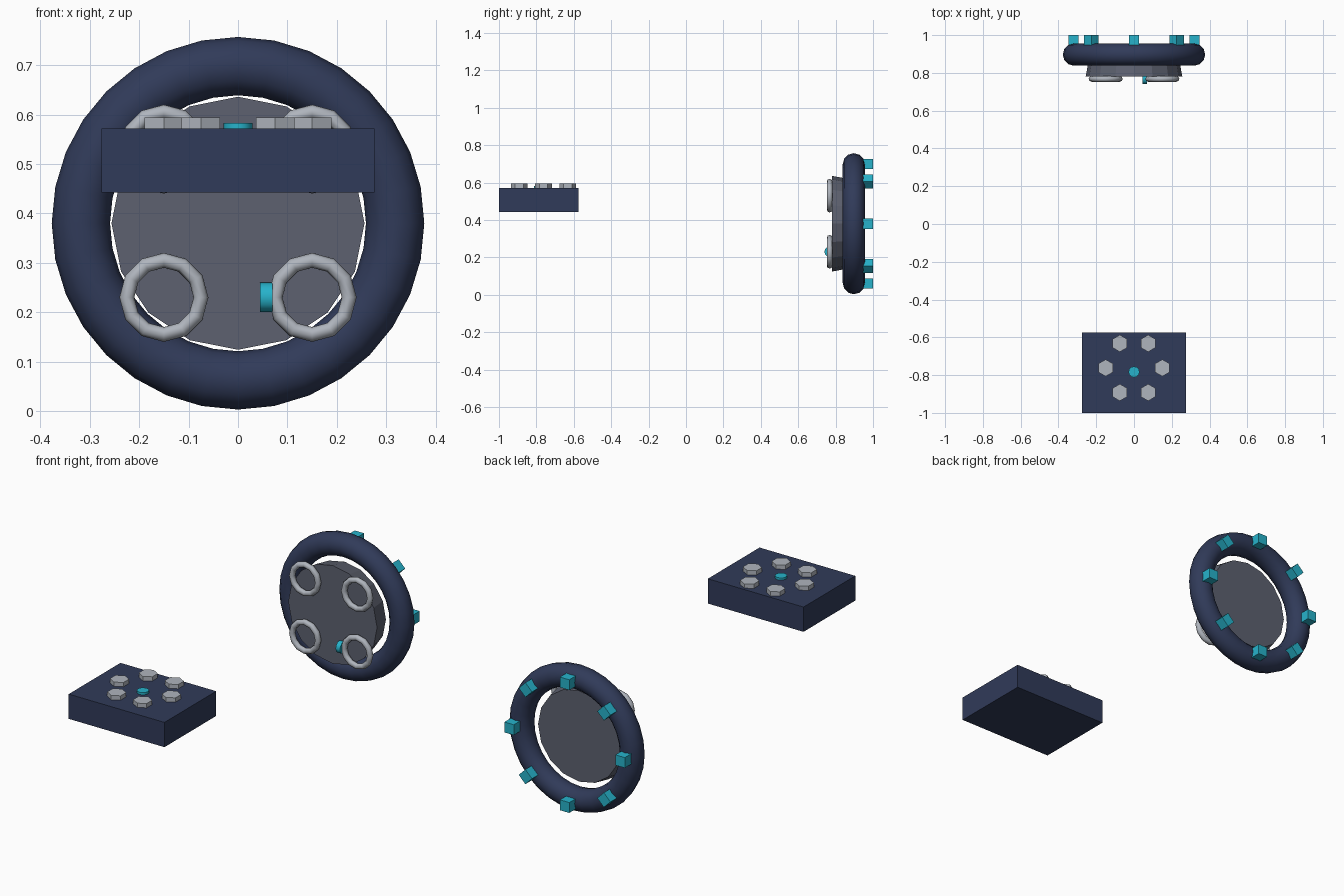
import bpy
from math import pi, radians, sin, cos

if "Cube" in bpy.data.objects:
    bpy.data.objects.remove(bpy.data.objects["Cube"])


def material(name, rgb):
    m = bpy.data.materials.new(name)
    m.diffuse_color = (*rgb, 1)
    m.use_nodes = True
    m.node_tree.nodes["Principled BSDF"].inputs["Base Color"].default_value = m.diffuse_color
    return m


NAVY = material("navy", (0.03, 0.043, 0.1))
CYAN = material("cyan", (0.02, 0.45, 0.6))
SLATE = material("slate", (0.11, 0.12, 0.16))
LIGHT = material("light_grey", (0.43, 0.46, 0.51))
FACING = (pi / 2, 0, 0)  # turns a part's axis to the front


def finish(name, mat, smooth=None):
    ob = bpy.context.object
    ob.name = name
    ob.data.materials.append(mat)
    if smooth:
        bpy.ops.object.shade_smooth_by_angle(angle=radians(smooth))
    return ob


def box(name, loc, size, mat, rot=(0, 0, 0)):
    bpy.ops.mesh.primitive_cube_add(size=1, location=loc, rotation=rot)
    ob = finish(name, mat)
    ob.scale = size
    return ob


def disc(name, loc, r1, r2, depth, sides, mat, rot=(0, 0, 0), smooth=None):
    bpy.ops.mesh.primitive_cone_add(vertices=sides, radius1=r1, radius2=r2,
                                    depth=depth, location=loc, rotation=rot)
    return finish(name, mat, smooth)


def ring(name, loc, major, minor, seg, minor_seg, mat):
    bpy.ops.mesh.primitive_torus_add(major_radius=major, minor_radius=minor,
                                     major_segments=seg, minor_segments=minor_seg,
                                     location=loc, rotation=FACING)
    return finish(name, mat, 60)


# Large upright ring with its tapered centre plate
ring("outer_ring", (0, 0.897, 0.38), 0.318, 0.059, 32, 12, NAVY)
disc("centre_plate", (0, 0.83, 0.38), 0.237, 0.256, 0.1, 16, SLATE, FACING)

# Four small rings on the front of the plate
for sx in (-1, 1):
    for sz in (-1, 1):
        ring("small_ring", (sx * 0.15, 0.768, 0.38 + sz * 0.15),
             0.075, 0.015, 12, 8, LIGHT)

# Knob beside the lower right small ring
disc("side_knob", (0.057, 0.77, 0.23), 0.03, 0.03, 0.025, 12, CYAN,
     (0, pi / 2, 0), 40)

# Eight blocks around the back of the large ring
for i in range(8):
    a = i * pi / 4
    box("back_block", (0.32 * cos(a), 0.973, 0.38 + 0.32 * sin(a)),
        (0.054, 0.054, 0.054), CYAN, (0, -a, 0))

# Separate floating base block
box("base_block", (0, -0.787, 0.507), (0.552, 0.426, 0.129), NAVY)

# Six hexagonal buttons in a circle, with a round centre button
for i in range(6):
    a = i * pi / 3
    disc("hex_button", (0.15 * cos(a), -0.762 + 0.15 * sin(a), 0.58),
         0.045, 0.045, 0.028, 6, LIGHT)
disc("centre_button", (0, -0.783, 0.574), 0.029, 0.029, 0.018, 12, CYAN, smooth=40)
